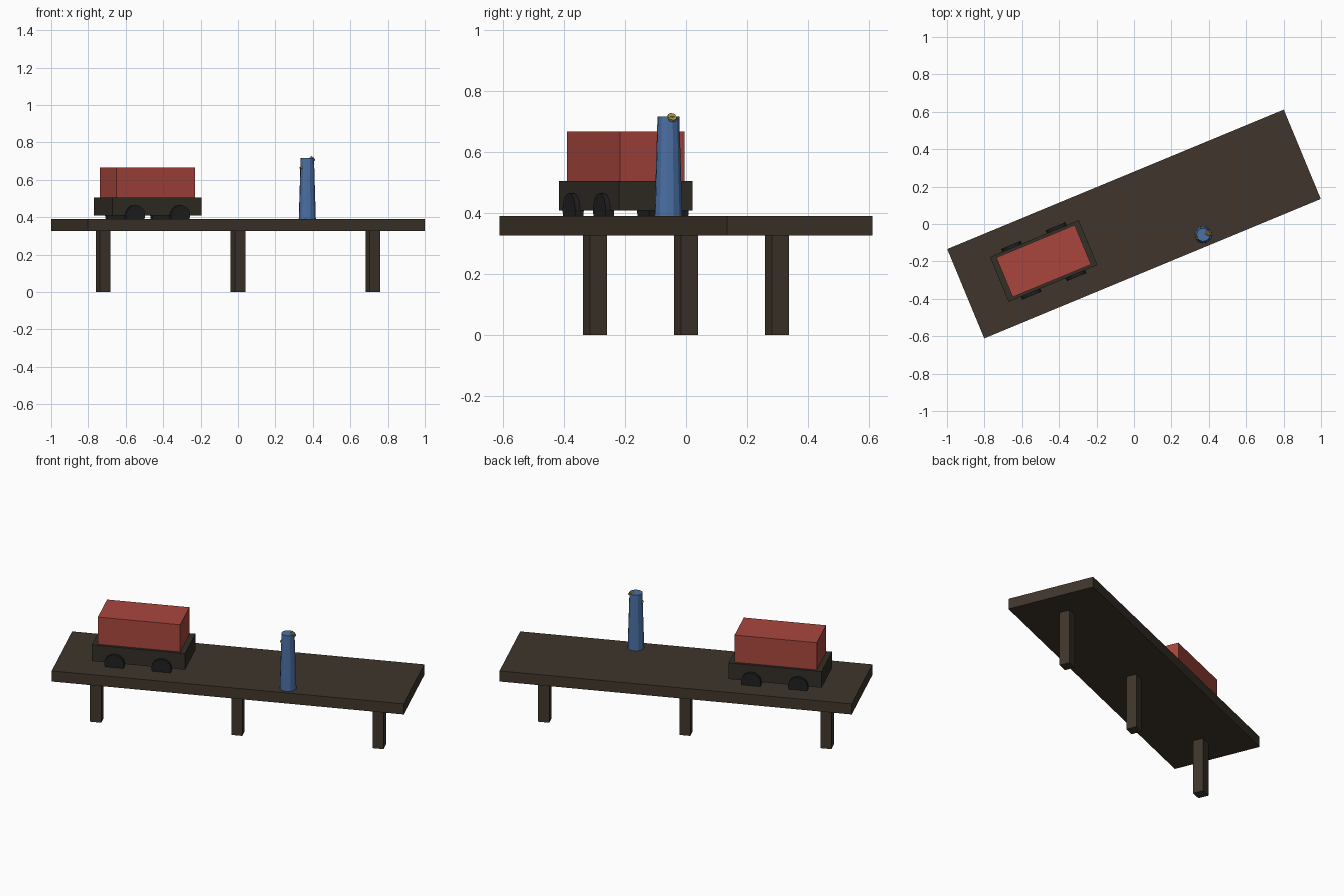
import bpy
from math import radians, pi
from mathutils import Matrix

if "Cube" in bpy.data.objects:
    bpy.data.objects.remove(bpy.data.objects["Cube"])

# Everything is laid out along the platform, then turned about z
TURN = Matrix.Rotation(radians(22.5), 4, 'Z')


def material(name, rgb):
    m = bpy.data.materials.new(name)
    m.diffuse_color = (*rgb, 1)
    m.use_nodes = True
    m.node_tree.nodes["Principled BSDF"].inputs["Base Color"].default_value = m.diffuse_color
    return m


timber = material("timber", (0.05, 0.037, 0.025))
frame = material("dark_frame", (0.033, 0.028, 0.02))
rubber = material("wheel_black", (0.014, 0.014, 0.015))
red = material("red_paint", (0.40, 0.062, 0.048))
blue = material("blue_paint", (0.07, 0.16, 0.37))
brass = material("brass", (0.42, 0.31, 0.06))


def place(name, mat, pos, rot=None):
    ob = bpy.context.object
    ob.name = ob.data.name = name
    ob.data.materials.append(mat)
    m = TURN @ Matrix.Translation(pos) @ (rot or Matrix.Identity(4))
    ob.data.transform(m)
    return ob


def box(name, mat, x, y, z0, z1, lx, ly):
    bpy.ops.mesh.primitive_cube_add(size=1)
    scale = Matrix.Diagonal((lx, ly, z1 - z0, 1))
    return place(name, mat, (x, y, (z0 + z1) / 2), scale)


def cone(name, mat, pos, sides, r1, r2, depth, rot=None):
    bpy.ops.mesh.primitive_cone_add(vertices=sides, radius1=r1, radius2=r2, depth=depth)
    return place(name, mat, pos, rot)


# Platform deck and its posts
box("deck", timber, 0, 0, 0.327, 0.39, 1.948, 0.517)
for i, x in enumerate((-0.78, 0, 0.78)):
    box(f"post_{i + 1}", timber, x, 0, 0, 0.327, 0.061, 0.061)

# Cart: chassis, cargo body and wheels sunk slightly into the deck
CX = -0.522
box("cart_chassis", frame, CX, 0.002, 0.409, 0.505, 0.515, 0.26)
box("cart_body", red, CX, 0.002, 0.505, 0.667, 0.455, 0.229)
for end, dx in (("rear", -0.13), ("front", 0.13)):
    for side, y in (("right", -0.13), ("left", 0.134)):
        cone(f"wheel_{end}_{side}", rubber, (CX + dx, y, 0.41), 16, 0.055, 0.055, 0.03,
             Matrix.Rotation(pi / 2, 4, 'X'))

# Tapered standpipe with a slanted spout through its top
PX, PY = 0.32, -0.195
cone("standpipe", blue, (PX, PY, 0.5535), 12, 0.046, 0.036, 0.327)
cone("spout", brass, (PX, PY, 0.686), 8, 0.016, 0.016, 0.09,
     Matrix.Rotation(radians(48), 4, 'Y'))
